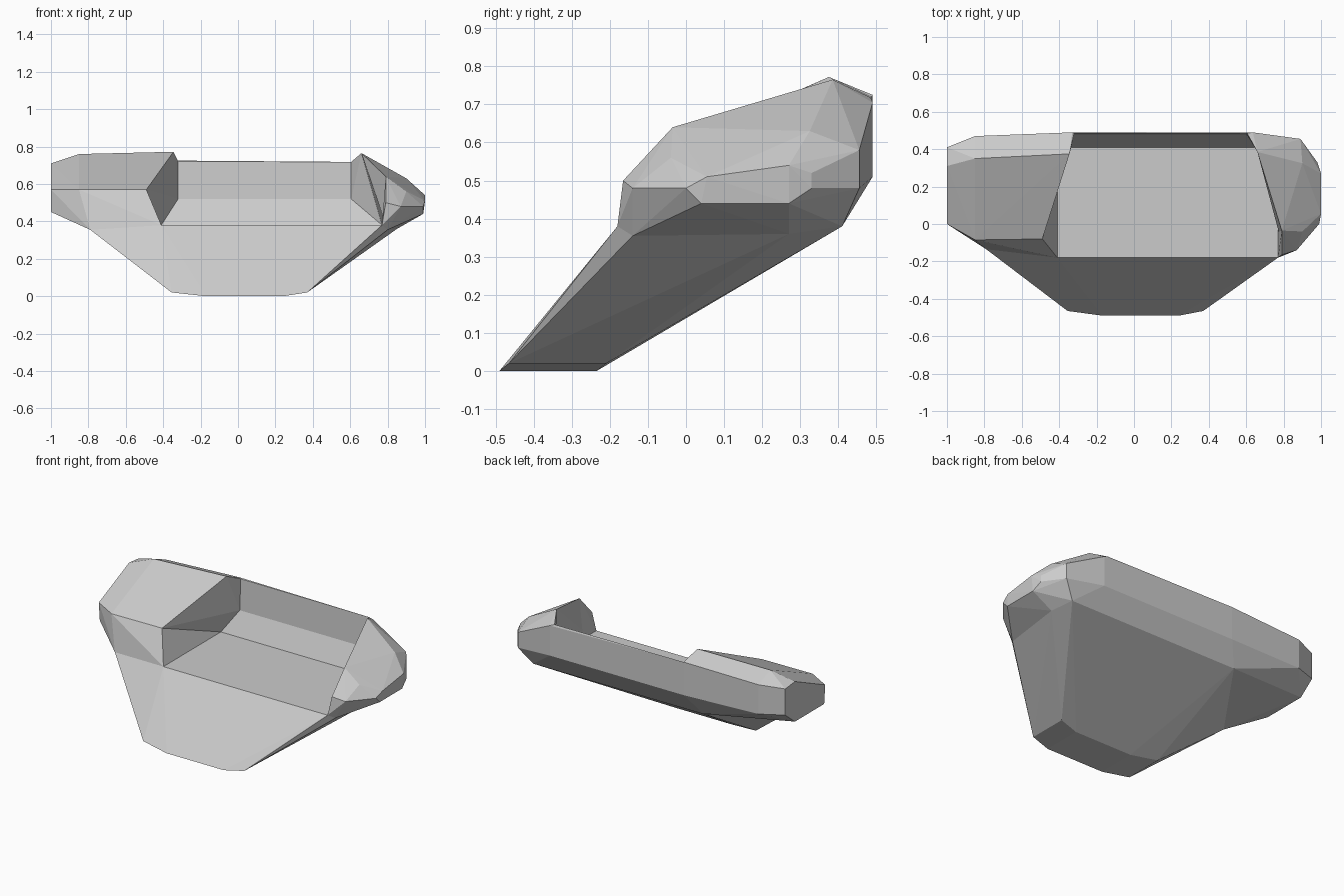
import bpy
import bmesh

default_cube = bpy.data.objects.get("Cube")
if default_cube:
    bpy.data.objects.remove(default_cube, do_unlink=True)

# One plain stone colour
stone = bpy.data.materials.new("stone_grey")
stone.use_nodes = True
colour = (.6, .6, .6, 1)
stone.diffuse_color = colour
stone.node_tree.nodes["Principled BSDF"].inputs["Base Color"].default_value = colour


def make_rock(name, points):
    """Wrap a faceted chunk of stone around its corner points."""
    bm = bmesh.new()
    for point in points:
        bm.verts.new(point)
    hull = bmesh.ops.convex_hull(bm, input=bm.verts[:])
    loose = {v for v in hull["geom_interior"] + hull["geom_unused"]
             if isinstance(v, bmesh.types.BMVert) and not v.link_faces}
    bmesh.ops.delete(bm, geom=list(loose), context='VERTS')
    bmesh.ops.dissolve_limit(bm, angle_limit=.01, verts=bm.verts[:], edges=bm.edges[:])
    bmesh.ops.recalc_face_normals(bm, faces=bm.faces[:])
    mesh = bpy.data.meshes.new(name)
    bm.to_mesh(mesh)
    bm.free()
    mesh.materials.append(stone)
    rock = bpy.data.objects.new(name, mesh)
    bpy.context.collection.objects.link(rock)
    return rock


# Corners of the flat ledge, shared by neighbouring chunks
front_right, front_left = (-.41, -.18, .38), (.77, -.18, .38)
back_right, back_left = (-.41, .41, .38), (.77, .41, .38)
under_right, under_left = (-.79, -.135, .355), (.8, -.14, .355)
under_back, under_side = (.81, .41, .38), (.85, .27, .36)

# Corners of the thin wall behind the ledge
step_right, step_left = (-.32, .475, .52), (.605, .475, .52)
rim_right, rim_left = (-.32, .485, .72), (.605, .485, .718)
crest_right, crest_left = (-.33, .49, .725), (.635, .49, .705)
heel_right, heel_left = (-.33, .49, .51), (.635, .49, .51)

# Tapering base, with a foot that bows slightly at the middle
foot = []
for y in (-.49, -.235):
    for x in (-.17, .24):
        foot.append((x, y, 0))
    for x in (-.355, .37):
        foot.append((x, y + .025, .02))
make_rock("ledge_base", foot + [front_right, front_left, back_right, back_left,
                                under_right, under_left, under_back, under_side])

# Back wall: sloping lower step and thin upright rim
make_rock("back_wall_step", [back_right, back_left, under_back, step_right,
                             step_left, heel_right, heel_left])
make_rock("back_wall_rim", [step_right, step_left, rim_right, rim_left,
                            crest_right, crest_left, heel_right, heel_left])

# Broad shoulder on the right
brow = (-.49, -.08, .57)
right_front = [brow, (-.85, -.085, .57), (-1, 0, .57), (-1, .01, .45),
               under_right, back_right]
right_back = [(-.345, .375, .772), (-.85, .35, .76), (-1, .31, .71),
              (-.85, .47, .71), (-1, .41, .7), (-.85, .47, .52), (-1, .41, .53),
              (-1, .31, .45), step_right, rim_right, crest_right, heel_right]
make_rock("right_shoulder_front", right_front + [front_right])
make_rock("right_shoulder", right_front + right_back)

# Smaller, more faceted shoulder on the left
ridge, lip, peak = (.79, -.035, .64), (.79, -.165, .5), (.66, .385, .765)
left_front = [ridge, (.9, -.04, .56), (.87, -.14, .48), (.99, 0, .48),
              (.99, .04, .44), under_left, under_side, back_left]
left_back = [peak, under_back, (.89, .455, .58), (.89, .455, .48)]
left_side = [(.9, .325, .63), (1, .055, .51), (1, .27, .54), (.98, .33, .52),
             (.99, .27, .44), (.98, .33, .48)]
make_rock("left_shoulder_front", left_front + [front_left, lip])
make_rock("left_shoulder", left_front + left_side + left_back)
make_rock("left_shoulder_back", left_back + [back_left, step_left, rim_left,
                                             crest_left, heel_left, left_side[0]])
